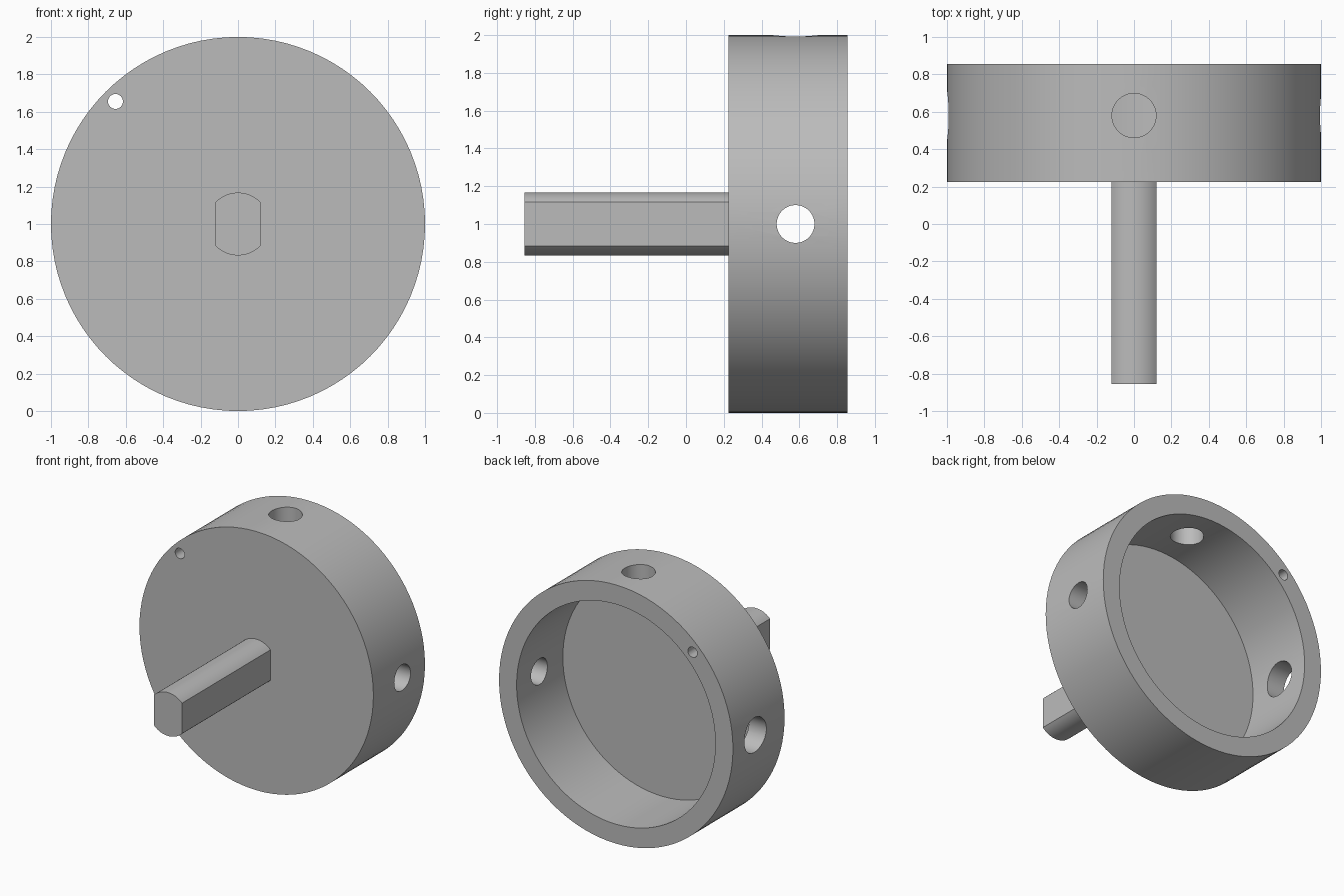
import bpy, bmesh
from math import sin, cos, pi, asin, radians
from mathutils import Vector

cube = bpy.data.objects.get("Cube")
if cube:
    bpy.data.objects.remove(cube)

# One plain grey for everything
grey = bpy.data.materials.new("plain_grey")
grey.use_nodes = True
GREY = (0.5, 0.5, 0.5, 1)
grey.diffuse_color = GREY
grey.node_tree.nodes["Principled BSDF"].inputs["Base Color"].default_value = GREY

CENTRE_Z = 1.0
FRONT, FLOOR, BACK = 0.225, 0.29, 0.855
HOLE_Y = 0.58


def make_object(name, bm):
    bmesh.ops.recalc_face_normals(bm, faces=bm.faces)
    mesh = bpy.data.meshes.new(name)
    bm.to_mesh(mesh)
    bm.free()
    mesh.materials.append(grey)
    obj = bpy.data.objects.new(name, mesh)
    bpy.context.collection.objects.link(obj)
    return obj


def smooth(obj):
    bpy.ops.object.select_all(action="DESELECT")
    obj.select_set(True)
    bpy.context.view_layer.objects.active = obj
    bpy.ops.object.shade_smooth_by_angle(angle=radians(30))


def lathe(name, profile, sides):
    """Revolve (radius, y) points about the y axis into a closed solid."""
    bm = bmesh.new()
    rings = [[bm.verts.new((r * cos(2 * pi * i / sides), y,
                            CENTRE_Z + r * sin(2 * pi * i / sides)))
              for i in range(sides)] for r, y in profile]
    for a, b in zip(rings, rings[1:]):
        for i in range(sides):
            j = (i + 1) % sides
            bm.faces.new((a[i], a[j], b[j], b[i]))
    bm.faces.new(rings[0])
    bm.faces.new(rings[-1])
    return make_object(name, bm)


def drill(target, start, end, radius, sides=48):
    """Cut a round hole along the line from start to end."""
    start, end = Vector(start), Vector(end)
    axis = end - start
    bm = bmesh.new()
    bmesh.ops.create_cone(bm, cap_ends=True, segments=sides, radius1=radius,
                          radius2=radius, depth=axis.length)
    cutter = make_object("hole_cutter", bm)
    cutter.hide_render = True
    cutter.location = (start + end) / 2
    cutter.rotation_euler = axis.to_track_quat("Z", "Y").to_euler()
    mod = target.modifiers.new("hole", "BOOLEAN")
    mod.operation, mod.solver, mod.object = "DIFFERENCE", "EXACT", cutter
    bpy.context.view_layer.objects.active = target
    bpy.ops.object.modifier_apply(modifier=mod.name)
    bpy.data.objects.remove(cutter)


# Open-backed drum
drum = lathe("drum", [(1, FRONT), (1, BACK), (0.85, BACK), (0.85, FLOOR)], 96)

# Holes through the rim: left, right and top, each of its own size
for direction, radius in (((1, 0, 0), 0.1), ((-1, 0, 0), 0.134), ((0, 0, 1), 0.118)):
    base = Vector((0, HOLE_Y, CENTRE_Z))
    d = Vector(direction)
    drill(drum, base + d * 0.6, base + d * 1.2, radius)

# Small pin hole running the length of the wall
drill(drum, (-0.655, 0, 1.655), (-0.655, 1, 1.655), 0.04, 32)
smooth(drum)

# Round shaft with a flat on each side
R, FLAT, STEPS = 0.168, 0.12, 16
half = asin(FLAT / R)
arc = [half - 2 * half * i / STEPS for i in range(STEPS + 1)]
outline = [(R * sin(a), R * cos(a)) for a in arc]
outline += [(-x, -z) for x, z in outline]
bm = bmesh.new()
end = bm.faces.new([bm.verts.new((x, -0.855, CENTRE_Z + z)) for x, z in outline])
extruded = bmesh.ops.extrude_face_region(bm, geom=[end], use_keep_orig=True)
moved = [v for v in extruded["geom"] if isinstance(v, bmesh.types.BMVert)]
bmesh.ops.translate(bm, verts=moved, vec=(0, FRONT + 0.855, 0))
shaft = make_object("shaft", bm)
smooth(shaft)
